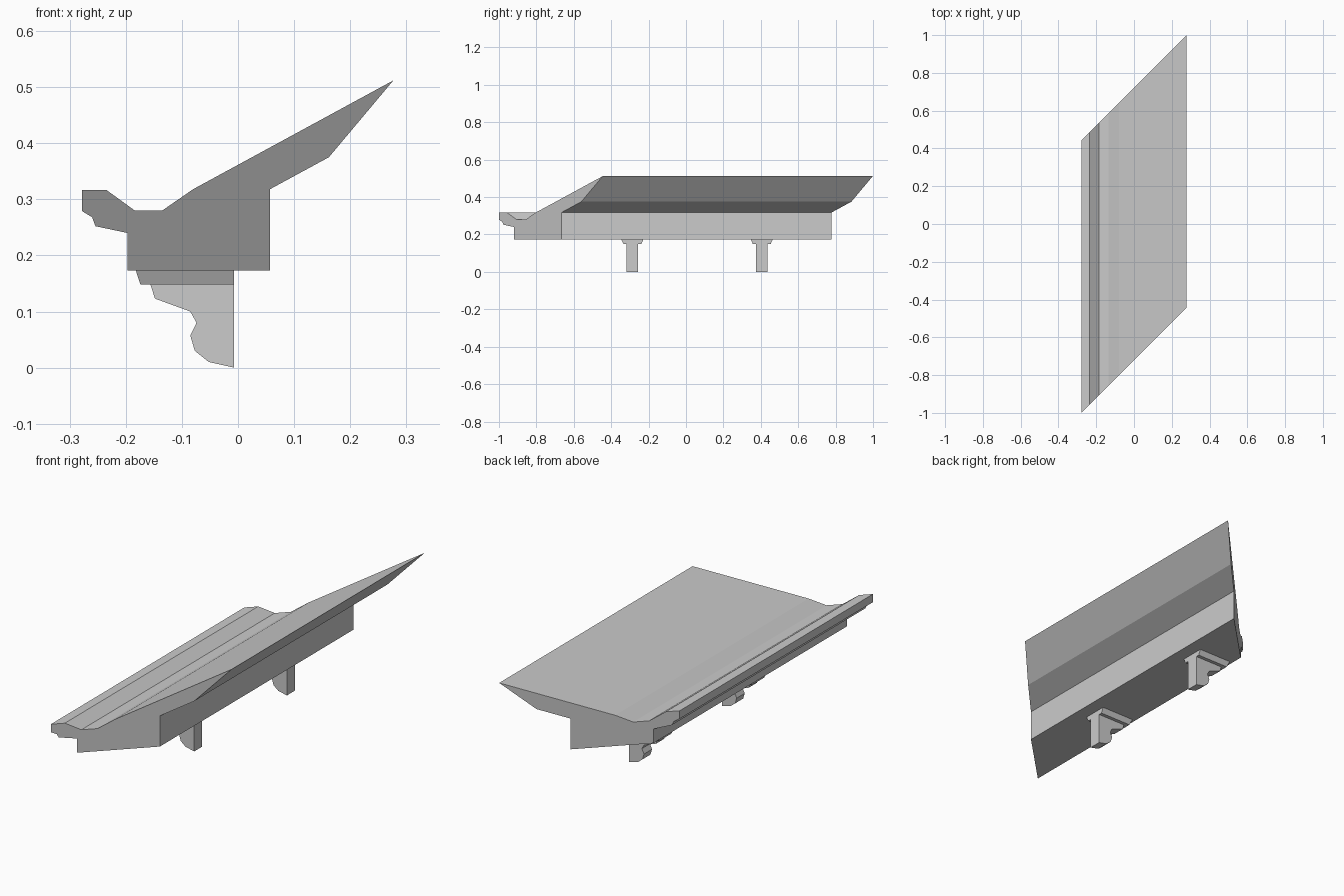
import bpy
import bmesh

cube = bpy.data.objects.get("Cube")
if cube:
    bpy.data.objects.remove(cube, do_unlink=True)

# Single plain stone grey
stone = bpy.data.materials.new("stone_grey")
stone.use_nodes = True
GREY = (0.6, 0.6, 0.6, 1.0)
stone.diffuse_color = GREY
stone.node_tree.nodes["Principled BSDF"].inputs["Base Color"].default_value = GREY


def extrude_profile(name, profile, front, back):
    """Sweep an x-z profile along y; front and back give the end y at each point."""
    bm = bmesh.new()
    near = [bm.verts.new((x, front(x, z), z)) for x, z in profile]
    far = [bm.verts.new((x, back(x, z), z)) for x, z in profile]
    bm.faces.new(near)
    bm.faces.new(far[::-1])
    n = len(profile)
    for i in range(n):
        j = (i + 1) % n
        bm.faces.new((near[j], near[i], far[i], far[j]))
    bmesh.ops.recalc_face_normals(bm, faces=bm.faces)
    mesh = bpy.data.meshes.new(name)
    bm.to_mesh(mesh)
    bm.free()
    mesh.materials.append(stone)
    obj = bpy.data.objects.new(name, mesh)
    bpy.context.collection.objects.link(obj)
    return obj


# Cornice moulding with parallel 45-degree mitred ends
cornice = [
    (-0.278, 0.317), (-0.235, 0.317), (-0.184, 0.280), (-0.135, 0.280),
    (-0.080, 0.318), (0.277, 0.512), (0.162, 0.375), (0.057, 0.318),
    (0.057, 0.173), (-0.197, 0.173), (-0.197, 0.240), (-0.254, 0.252),
    (-0.260, 0.268), (-0.278, 0.279),
]
MITRE = 0.722
extrude_profile("cornice", cornice,
                lambda x, z: x - MITRE, lambda x, z: x + MITRE)

# Scrolled brackets, each under a tapered cap
bracket = [
    (-0.007, 0.0), (-0.007, 0.148), (-0.156, 0.148), (-0.148, 0.123),
    (-0.085, 0.100), (-0.074, 0.080), (-0.085, 0.057), (-0.077, 0.030),
    (-0.052, 0.010),
]
TOP, LOW = 0.173, 0.148
cap = [(-0.007, TOP), (-0.182, TOP), (-0.174, LOW), (-0.007, LOW)]


def cap_half(z):
    return 0.059 if z == TOP else 0.047


for side, y in (("front", -0.287), ("back", 0.405)):
    extrude_profile(side + "_bracket", bracket,
                    lambda x, z: y - 0.03, lambda x, z: y + 0.03)
    extrude_profile(side + "_bracket_cap", cap,
                    lambda x, z: y - cap_half(z), lambda x, z: y + cap_half(z))
